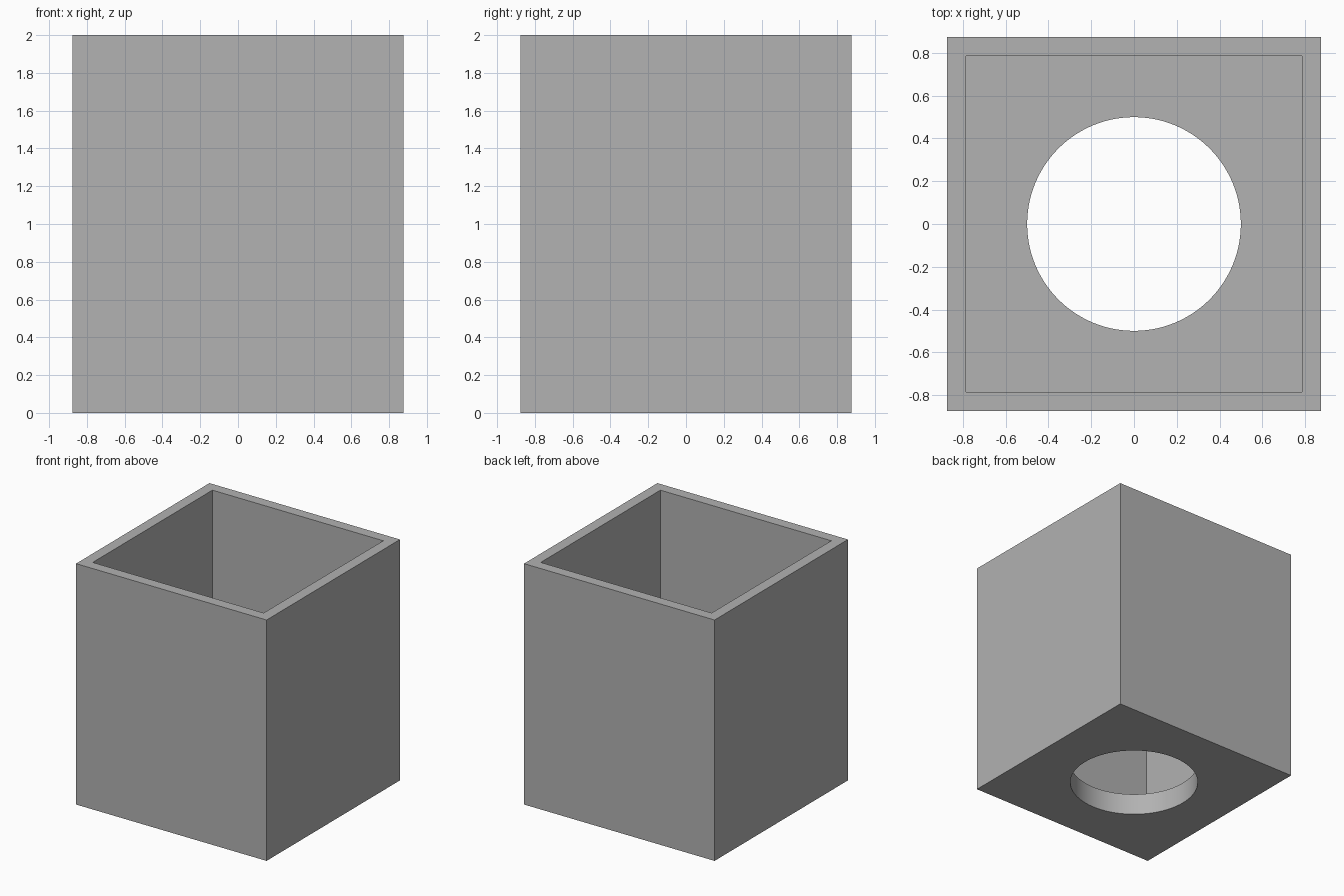
import bpy
import math

SIDE, HEIGHT = 1.75, 2.0
WALL, FLOOR = 0.09, 0.18
HOLE_RADIUS = 0.5

default_cube = bpy.data.objects.get("Cube")
if default_cube:
    bpy.data.objects.remove(default_cube, do_unlink=True)

# Plain grey
grey = bpy.data.materials.new("plain grey")
grey.use_nodes = True
colour = (0.445, 0.445, 0.445, 1)
grey.diffuse_color = colour
grey.node_tree.nodes["Principled BSDF"].inputs["Base Color"].default_value = colour


def box(name, width, bottom, top):
    bpy.ops.mesh.primitive_cube_add(size=1, location=(0, 0, (bottom + top) / 2))
    obj = bpy.context.object
    obj.name = name
    obj.scale = (width, width, top - bottom)
    bpy.ops.object.transform_apply(location=True, rotation=False, scale=True)
    obj.data.materials.append(grey)
    return obj


def cut(target, cutter):
    mod = target.modifiers.new("cut", "BOOLEAN")
    mod.operation = "DIFFERENCE"
    mod.solver = "EXACT"
    mod.object = cutter
    bpy.context.view_layer.objects.active = target
    bpy.ops.object.modifier_apply(modifier=mod.name)
    bpy.data.objects.remove(cutter, do_unlink=True)


# Square outer body
body = box("square_pot", SIDE, 0, HEIGHT)

# Open square pocket
cut(body, box("pocket_cutter", SIDE - 2 * WALL, FLOOR, HEIGHT + 0.2))

# Round hole through the floor
bpy.ops.mesh.primitive_cylinder_add(vertices=96, radius=HOLE_RADIUS, depth=1)
hole = bpy.context.object
hole.name = "hole_cutter"
hole.data.materials.append(grey)
cut(body, hole)

# Smooth the hole wall, keep the corners crisp
bpy.ops.object.select_all(action="DESELECT")
body.select_set(True)
bpy.context.view_layer.objects.active = body
bpy.ops.object.shade_smooth_by_angle(angle=math.radians(30))
